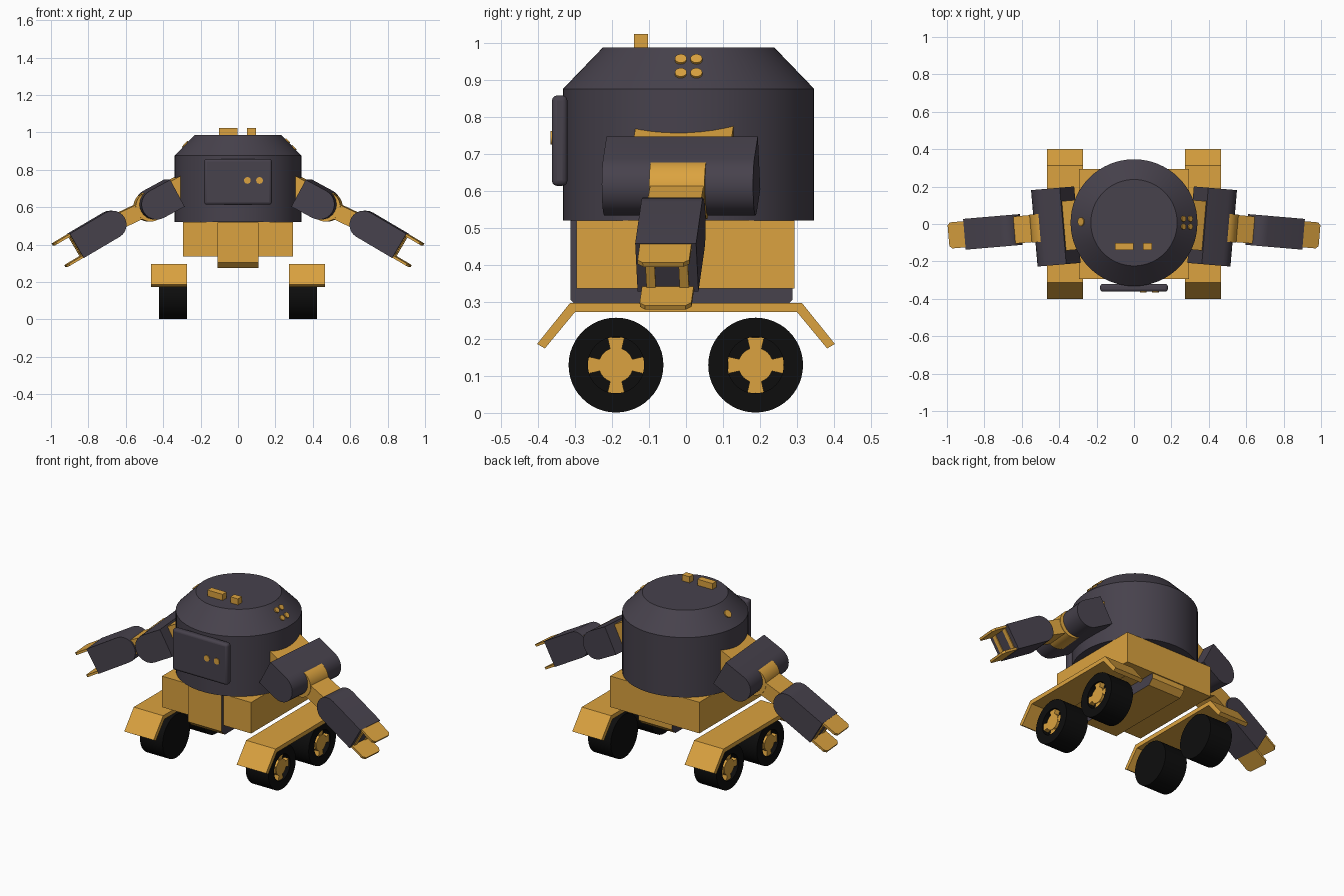
import bpy, bmesh, math
from mathutils import Vector as V, Matrix

if "Cube" in bpy.data.objects:
    bpy.data.objects.remove(bpy.data.objects["Cube"])


def material(name, rgb):
    m = bpy.data.materials.new(name)
    m.diffuse_color = (*rgb, 1)
    m.use_nodes = True
    m.node_tree.nodes["Principled BSDF"].inputs["Base Color"].default_value = m.diffuse_color
    return m


DARK = material("dark grey", (0.063, 0.054, 0.073))
ORANGE = material("orange", (0.71, 0.365, 0.05))
BLACK = material("black", (0.004, 0.004, 0.004))
X, Y, Z = V((1, 0, 0)), V((0, 1, 0)), V((0, 0, 1))


def finish(bm, name, mats, bevel=0):
    bmesh.ops.recalc_face_normals(bm, faces=bm.faces)
    me = bpy.data.meshes.new(name)
    bm.to_mesh(me)
    bm.free()
    ob = bpy.data.objects.new(name, me)
    bpy.context.collection.objects.link(ob)
    for m in mats:
        me.materials.append(m)
    if bevel:
        b = ob.modifiers.new("bevel", 'BEVEL')
        b.width, b.segments = bevel, 3
    bpy.ops.object.select_all(action='DESELECT')
    bpy.context.view_layer.objects.active = ob
    ob.select_set(True)
    bpy.ops.object.shade_smooth_by_angle(angle=math.radians(30))
    return ob


def prism(name, pts, o, a, b, n, depth, mat, cap=None, matrix=None, side=1, bevel=0):
    """Polygon in the plane (a, b) at o, extruded both ways along n."""
    bm = bmesh.new()
    rings = [[bm.verts.new(o + a * p + b * q + n * d) for p, q in pts]
             for d in (-depth / 2, depth / 2)]
    for r in rings:
        bm.faces.new(r).material_index = 1 if cap else 0
    for i in range(len(pts)):
        j = (i + 1) % len(pts)
        bm.faces.new((rings[0][i], rings[0][j], rings[1][j], rings[1][i]))
    if matrix:
        bm.transform(matrix)
    if side < 0:
        bm.transform(Matrix.Scale(-1, 4, X))
    return finish(bm, name, [mat, cap] if cap else [mat], bevel)


def box(name, lo, hi, mat, bevel=0):
    lo, hi = V(lo), V(hi)
    c, h = (lo + hi) / 2, (hi - lo) / 2
    return prism(name, rect(-h.x, h.x, -h.y, h.y), c, X, Y, Z, 2 * h.z, mat, bevel=bevel)


def rect(a0, a1, b0, b1):
    return [(a0, b0), (a1, b0), (a1, b1), (a0, b1)]


def circle(r, n=24):
    return [(r * math.cos(t * math.tau / n), r * math.sin(t * math.tau / n)) for t in range(n)]


def round_end(length, r, left, n=12):
    """Bar from 0 to length, half thickness r, rounded beyond its left or right end."""
    arc = [(r * math.sin(math.pi * i / n), r * math.cos(math.pi * i / n)) for i in range(n + 1)]
    if left:
        return [(length, r), (length, -r)] + [(-p, -q) for p, q in arc]
    return [(0, -r), (0, r)] + [(length + p, q) for p, q in arc]


def lathe(name, prof, o, axis, mat, n=64):
    """Spin (radius, height) points around the axis."""
    a = Y
    b = axis.cross(a)
    bm = bmesh.new()
    vs = [bm.verts.new(o + a * r + axis * h) for r, h in prof]
    es = [bm.edges.new((vs[i], vs[i + 1])) for i in range(len(vs) - 1)]
    bmesh.ops.spin(bm, geom=vs + es, cent=o, axis=axis, angle=math.tau, steps=n, use_merge=True)
    bmesh.ops.remove_doubles(bm, verts=bm.verts, dist=1e-5)
    return finish(bm, name, [mat])


# Body, front hatch and small details
CY = 0.007
lathe("body", [(0, 0.52), (0.339, 0.52), (0.339, 0.875), (0.231, 0.987), (0, 0.987)],
      V((0, CY, 0)), Z, DARK)
box("front_hatch", (-0.181, -0.362, 0.613), (0.181, -0.32, 0.857), DARK, bevel=0.014)
for x in (0.05, 0.115):
    prism("hatch_light", circle(0.018), V((x, -0.363, 0.743)), X, Z, Y, 0.006, ORANGE)
box("top_block_long", (-0.102, -0.14, 0.98), (-0.003, -0.102, 1.023), ORANGE)
box("top_block_short", (0.048, -0.14, 0.98), (0.097, -0.102, 1.023), ORANGE)
nrm, up = V((0.72, 0, 0.694)), V((-0.694, 0, 0.72))
for p in (-0.021, 0.021):
    for q in (-0.026, 0.026):
        prism("roof_dot", circle(0.016), V((0.282, CY, 0.935)) + nrm * 0.001,
              Y, up, nrm, 0.008, ORANGE)
        bpy.context.object.location = Y * p + up * q
prism("left_roof_dot", circle(0.023), V((0.282, CY + 0.005, 0.935)) + nrm * 0.001,
      Y, up, nrm, 0.008, ORANGE, side=-1)

# Chassis
box("chassis", (-0.293, -0.295, 0.336), (0.293, 0.293, 0.52), ORANGE)
prism("chassis_keel", [(-0.312, 0.519), (-0.312, 0.305), (-0.28, 0.275), (0.255, 0.275),
                       (0.287, 0.305), (0.287, 0.519)], V(), Y, Z, X, 0.22, ORANGE, cap=DARK)

# Arm frame: turned slightly forward
TURN = Matrix.Translation((0, 0.022, 0)) @ Matrix.Rotation(math.radians(-4.85), 4, 'Z')


def slope(p, q):
    """Length, direction and perpendicular between two (x, z) points."""
    d = V((q[0] - p[0], 0, q[1] - p[1]))
    u = d.normalized()
    return d.length, u, V((-u.z, 0, u.x))


for s, label in ((1, "right"), (-1, "left")):
    # Fender and wheels
    half = [(0.313, 0.297), (0.402, 0.186), (0.381, 0.174), (0.3, 0.272)]
    prism(label + "_fender", half + [(-y, z) for y, z in reversed(half)],
          V((0.369, 0, 0)), Y, Z, X, 0.193, ORANGE, side=s)
    for y in (-0.189, 0.188):
        o = V((s * 0.273, y, 0.129))
        lathe(label + "_tyre", [(0, 0), (0.128, 0), (0.128, 0.149), (0.076, 0.149),
                                (0.076, 0.11), (0, 0.11)], o, X * s, BLACK, 48)
        hub = V((0.273 + 0.125, y, 0.129))
        prism(label + "_hub", circle(0.047, 32), hub, Y, Z, X, 0.036, ORANGE, side=s)
        for k in range(4):
            t = k * math.pi / 2
            a = Y * math.cos(t) + Z * math.sin(t)
            b = Z * math.cos(t) - Y * math.sin(t)
            prism(label + "_spoke", [(0.04, -0.015), (0.075, -0.023), (0.075, 0.023), (0.04, 0.015)],
                  hub, a, b, X, 0.03, ORANGE, side=s)

    # Shoulder with its inner mount
    arm = dict(matrix=TURN, side=s)
    a, b = (0.3425, 0.675), (0.4535, 0.615)
    L, u, v = slope(a, b)
    o = V((a[0], 0, a[1]))
    prism(label + "_shoulder", round_end(L, 0.0815, False), o, u, v, Y, 0.41, DARK, **arm)
    prism(label + "_shoulder_mount", rect(-0.09, 0.01, -0.07, 0.07), o, u, v, Y, 0.265, ORANGE, **arm)

    # Upper arm with a rounded joint
    a, b, end = (0.475, 0.603), (0.68, 0.506), (0.872, 0.393)
    L, u, v = slope(a, b)
    o = V((a[0], 0, a[1]))
    prism(label + "_shoulder_joint", circle(0.08, 40), o, u, v, Y, 0.15, ORANGE, **arm)
    prism(label + "_upper_arm", rect(0, L, -0.042, 0.042), o, u, v, Y, 0.145, ORANGE, **arm)

    # Forearm, gripper plates and palm bars
    L, u, v = slope(b, end)
    o = V((b[0], 0, b[1]))
    prism(label + "_forearm", round_end(L, 0.075, True), o, u, v, Y, 0.165, DARK, **arm)
    tip = V((end[0], 0, end[1]))
    for k in (-1, 1):
        prism(label + "_finger", [(-0.02, -0.07), (0.085, -0.07), (0.1, -0.055), (0.1, 0.055),
                                  (0.085, 0.07), (-0.02, 0.07)],
              tip + v * 0.067 * k, u, Y, v, 0.013, ORANGE, **arm)
        prism(label + "_palm_bar", rect(-0.005, 0.005, -0.062, 0.062),
              tip + Y * 0.045 * k, u, v, Y, 0.025, ORANGE, **arm)
